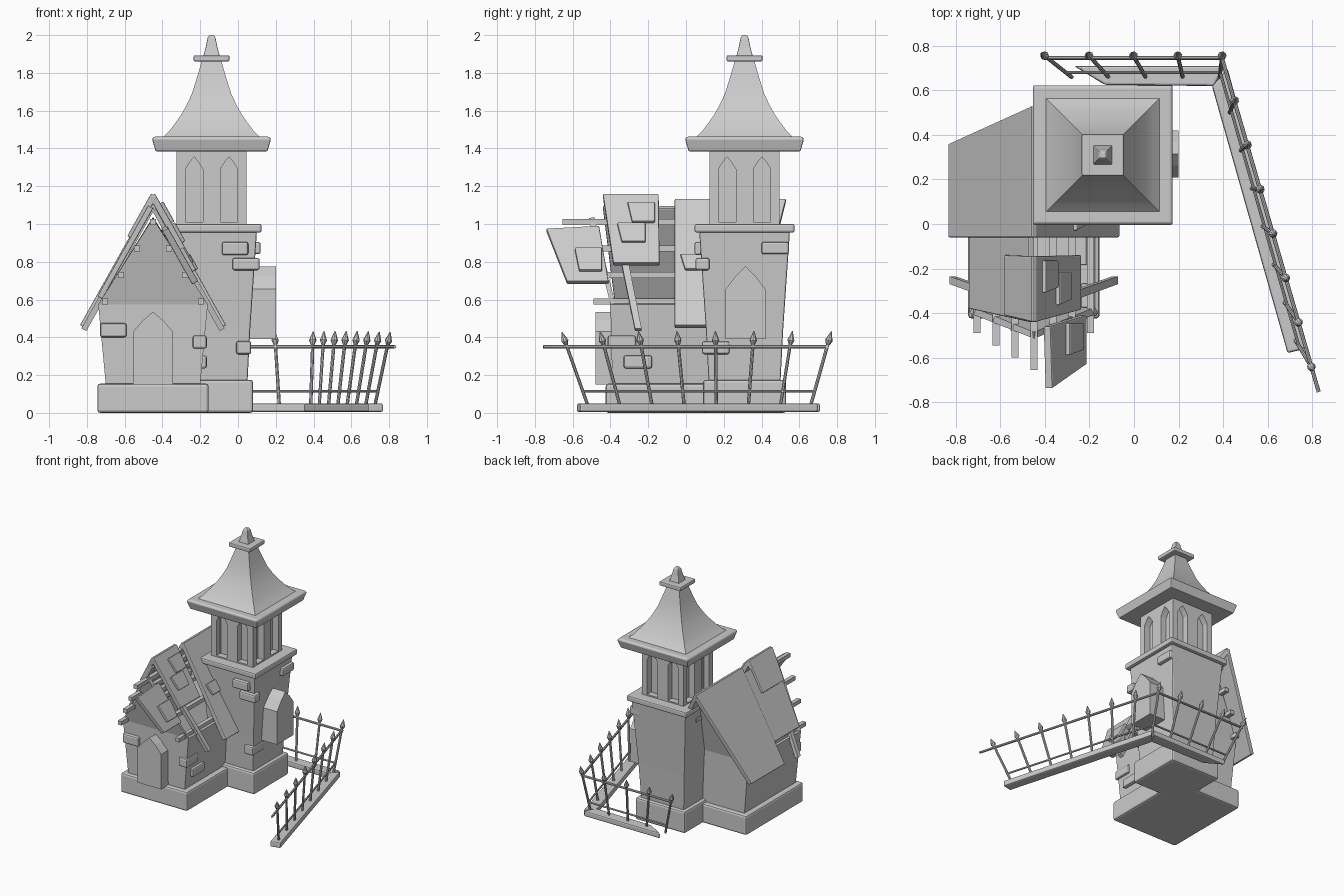
import bpy, bmesh, math
from mathutils import Vector

cube = bpy.data.objects.get("Cube")
if cube:
    bpy.data.objects.remove(cube)

stone = bpy.data.materials.new("stone_grey")
stone.use_nodes = True
GREY = (0.6, 0.6, 0.6, 1)
stone.diffuse_color = GREY
stone.node_tree.nodes["Principled BSDF"].inputs["Base Color"].default_value = GREY

TX, TY = -0.14, 0.31      # tower axis
HX = -0.45                # house ridge line


def finish(name, bm, bevel=0.0, smooth=None):
    bmesh.ops.recalc_face_normals(bm, faces=bm.faces)
    mesh = bpy.data.meshes.new(name)
    bm.to_mesh(mesh)
    bm.free()
    mesh.materials.append(stone)
    ob = bpy.data.objects.new(name, mesh)
    bpy.context.scene.collection.objects.link(ob)
    if bevel:
        mod = ob.modifiers.new("Bevel", 'BEVEL')
        mod.width, mod.segments, mod.limit_method = bevel, 2, 'ANGLE'
    if smooth:
        bpy.ops.object.select_all(action='DESELECT')
        ob.select_set(True)
        bpy.context.view_layer.objects.active = ob
        bpy.ops.object.shade_smooth_by_angle(angle=math.radians(smooth))
    return ob


def add_hull(bm, points):
    """Convex solid around the points, merged into bm."""
    verts = [bm.verts.new(p) for p in points]
    bmesh.ops.convex_hull(bm, input=verts)


def hull(name, points, bevel=0.0):
    bm = bmesh.new()
    add_hull(bm, points)
    bmesh.ops.dissolve_limit(bm, angle_limit=0.01, verts=bm.verts, edges=bm.edges)
    return finish(name, bm, bevel)


def box(name, x0, x1, y0, y1, z0, z1, bevel=0.012):
    return hull(name, [(x, y, z) for x in (x0, x1) for y in (y0, y1) for z in (z0, z1)], bevel)


def square_loft(name, rings, bevel=0.0, smooth=None):
    """Square tower section through (half width, height) rings."""
    bm = bmesh.new()
    loops = [[bm.verts.new((TX + sx * h, TY + sy * h, z))
              for sx, sy in ((-1, -1), (1, -1), (1, 1), (-1, 1))] for h, z in rings]
    for a, b in zip(loops, loops[1:]):
        for i in range(4):
            j = (i + 1) % 4
            bm.faces.new((a[i], a[j], b[j], b[i]))
    bm.faces.new(loops[0])
    bm.faces.new(loops[-1])
    return finish(name, bm, bevel, smooth)


def arch(w, z0, z1, top):
    """Pointed arch outline as (offset, height) points."""
    mid = z1 + (top - z1) * 0.58
    return [(-w, z0), (w, z0), (w, z1), (w * 0.5, mid), (0, top), (-w * 0.5, mid), (-w, z1)]


def tube(bm, a, b, r0, r1=None, sides=8):
    a, b = Vector(a), Vector(b)
    d = b - a
    mat = d.to_track_quat('Z', 'Y').to_matrix().to_4x4()
    mat.translation = (a + b) / 2
    bmesh.ops.create_cone(bm, cap_ends=True, segments=sides, radius1=r0,
                          radius2=r0 if r1 is None else r1, depth=d.length, matrix=mat)


# Tower
square_loft("tower_base", [(0.22, 0), (0.22, 0.175)], 0.015)
square_loft("tower_body", [(0.19, 0.16), (0.205, 0.45), (0.24, 0.96)], 0.008)
square_loft("tower_ledge", [(0.265, 0.955), (0.265, 1.0)], 0.01)
belfry = square_loft("belfry", [(0.185, 0.99), (0.185, 1.39)])

# Paired pointed openings recessed in each belfry side
bm = bmesh.new()
outline = arch(0.046, 1.01, 1.29, 1.355)
for off in (-0.0925, 0.0925):
    for d0, d1 in ((-0.25, -0.135), (0.135, 0.25)):
        add_hull(bm, [(TX + off + u, TY + d, z) for u, z in outline for d in (d0, d1)])
        add_hull(bm, [(TX + d, TY + off + u, z) for u, z in outline for d in (d0, d1)])
cutter = finish("belfry_cutter", bm)
cutter.hide_render = True
mod = belfry.modifiers.new("Openings", 'BOOLEAN')
mod.operation, mod.solver, mod.object = 'DIFFERENCE', 'EXACT', cutter
bpy.context.view_layer.objects.active = belfry
bpy.ops.object.modifier_apply(modifier="Openings")
bpy.data.objects.remove(cutter)

# Tower roof
square_loft("tower_eave", [(0.296, 1.385), (0.315, 1.45), (0.305, 1.462), (0.25, 1.462)], 0.006)
square_loft("tower_roof", [(0.262, 1.455), (0.225, 1.49), (0.195, 1.53), (0.16, 1.58), (0.132, 1.63),
                           (0.104, 1.69), (0.082, 1.76), (0.064, 1.82), (0.05, 1.87)], 0, 30)
square_loft("roof_cap", [(0.095, 1.86), (0.095, 1.893)], 0.008)
square_loft("finial", [(0.043, 1.89), (0.03, 1.94), (0.021, 1.985), (0.012, 2.0)], 0.004)

# House base and open-topped shell with leaning gables
box("house_base", HX - 0.295, HX + 0.295, -0.425, 0.3, 0, 0.155, 0.015)
section = [(-0.25, 0.15, 0), (-0.29, 0.575, 0.01), (0, 1.03, 0.125), (0.29, 0.575, 0.01), (0.25, 0.15, 0)]
bm = bmesh.new()
front = [bm.verts.new((HX + x, -0.39 - lean, z)) for x, z, lean in section]
back = [bm.verts.new((HX + x, 0.26 + lean, z)) for x, z, lean in section]
for loop in (front, back):
    bm.faces.new((loop[0], loop[1], loop[3], loop[4]))
    bm.faces.new(loop[1:4])
for i in (0, 3, 4):
    j = (i + 1) % 5
    bm.faces.new((front[i], front[j], back[j], back[i]))
shell = finish("house_walls", bm)
mod = shell.modifiers.new("Thickness", 'SOLIDIFY')
mod.thickness, mod.offset = 0.03, -1

# Arched door of the house and matching bay on the tower
hull("house_door", [(HX + u, y, z) for u, z in arch(0.105, 0.15, 0.43, 0.535) for y in (-0.48, -0.36)])
hull("tower_bay", [(x, TY + 0.005 + u, z) for u, z in arch(0.105, 0.39, 0.655, 0.775) for x in (0.0, 0.2)])


def roof_x(z, side):
    return HX + side * (1.155 - z) * 0.56


def roof_slab(name, side, corners, thick=0.036, lift=0.0, bevel=0.006):
    """Slab lying on a roof slope, outlined by (y, z) corners."""
    normal = Vector((side * 0.872, 0, 0.488))
    pts = []
    for y, z in corners:
        p = Vector((roof_x(z, side), y, z)) + normal * lift
        pts += [p, p - normal * thick]
    return hull(name, pts, bevel)


# Roof slabs, some displaced
for side, word in ((-1, "left"), (1, "right")):
    roof_slab("back_roof_" + word, side, [(-0.06, 1.135), (0.53, 1.135), (0.36, 0.465), (-0.06, 0.465)])
roof_slab("front_roof_left", -1, [(-0.06, 1.1), (-0.44, 1.1), (-0.38, 0.62), (-0.06, 0.62)], 0.03, -0.006)
roof_slab("ridge_slab_right", 1, [(-0.44, 1.155), (-0.145, 1.155), (-0.14, 0.79), (-0.385, 0.79)], 0.036, 0.012)
roof_slab("ridge_slab_left", -1, [(-0.44, 1.155), (-0.145, 1.155), (-0.14, 0.93), (-0.41, 0.93)], 0.036, 0.012)
roof_slab("loose_slab", 1, [(-0.74, 0.985), (-0.46, 1.0), (-0.41, 0.705), (-0.63, 0.705)], 0.036, -0.015)

# Raised roof tiles
for i, (y0, y1, z0, z1, lift) in enumerate((
        (-0.31, -0.165, 1.0, 1.105, 0.03), (-0.365, -0.215, 0.895, 0.995, 0.03),
        (-0.59, -0.445, 0.755, 0.875, 0.005), (-0.03, 0.09, 0.755, 0.835, 0.018))):
    roof_slab(f"roof_tile_{i}", 1, [(y0, z1), (y1, z1), (y1, z0), (y0 + 0.025, z0)], 0.03, lift)

# Roof beams, stepping back towards the eaves
for k in range(4):
    for side in ((1,) if k == 0 else (-1, 1)):
        x, z = HX + side * 0.085 * k, 1.01 - 0.14 * k
        box(f"roof_beam_{k}_{side}", x - 0.016, x + 0.016, -0.655 + 0.055 * k, 0.45 - 0.04 * k,
            z - 0.016, z + 0.016, 0)

# Slanting rafters
for side in (-1, 1):
    roof_slab(f"rafter_{side}", side, [(-0.40, 1.09), (-0.36, 1.09), (-0.235, 0.455), (-0.27, 0.455)],
              0.03, -0.015, 0)

# Protruding wall stones: x range, y range, z range
for i, s in enumerate((
        (-0.73, -0.59, -0.425, -0.32, 0.4, 0.475), (-0.24, -0.165, -0.415, -0.265, 0.34, 0.41),
        (-0.25, -0.165, -0.33, -0.18, 0.235, 0.305), (-0.01, 0.07, 0.085, 0.23, 0.31, 0.38),
        (-0.085, 0.055, 0.045, 0.13, 0.835, 0.905), (-0.03, 0.115, 0.05, 0.125, 0.755, 0.82),
        (0.03, 0.12, 0.4, 0.545, 0.84, 0.905))):
    box(f"wall_stone_{i}", *s)

# Fence footing
hull("fence_footing_back", [(x, y, z) for x, y in ((-0.27, 0.71), (-0.13, 0.625), (0.36, 0.62), (0.41, 0.71))
                            for z in (0.005, 0.05)], 0.01)
hull("fence_footing_side", [(x, y, z) for x, y in ((0.35, 0.62), (0.42, 0.7), (0.77, -0.56), (0.69, -0.58))
                            for z in (0.005, 0.05)], 0.01)

# Fence posts leaning outwards, with spear tips
FOOT_Z, RAIL_Z = 0.04, 0.35
posts = []
for k in range(5):
    t = k / 4
    posts.append((Vector((-0.28 + 0.665 * t, 0.66, FOOT_Z)), Vector((-0.39 + 0.785 * t, 0.747, RAIL_Z))))
for k in range(7):
    t = k / 6
    posts.append((Vector((0.43 + 0.295 * t, 0.5 - 1.02 * t, FOOT_Z)),
                  Vector((0.45 + 0.34 * t, 0.55 - 1.18 * t, RAIL_Z))))
bm = bmesh.new()
for foot, top in posts:
    lean = (top - foot).normalized()
    tube(bm, foot, top + lean * 0.02, 0.009)
    tube(bm, top + lean * 0.012, top + lean * 0.035, 0.01, 0.02)
    tube(bm, top + lean * 0.035, top + lean * 0.085, 0.02, 0.002)
finish("fence_posts", bm, smooth=40)

# Fence rails
bm = bmesh.new()
corner = posts[4][1]
tube(bm, (-0.4, 0.747, RAIL_Z), corner + Vector((0.01, 0, 0)), 0.009)
tube(bm, corner, (0.83, -0.755, RAIL_Z), 0.009)
low = [foot.lerp(top, 0.24) for foot, top in posts]
tube(bm, low[0], low[4], 0.007)
tube(bm, low[4], low[-1], 0.007)
finish("fence_rails", bm, smooth=40)
